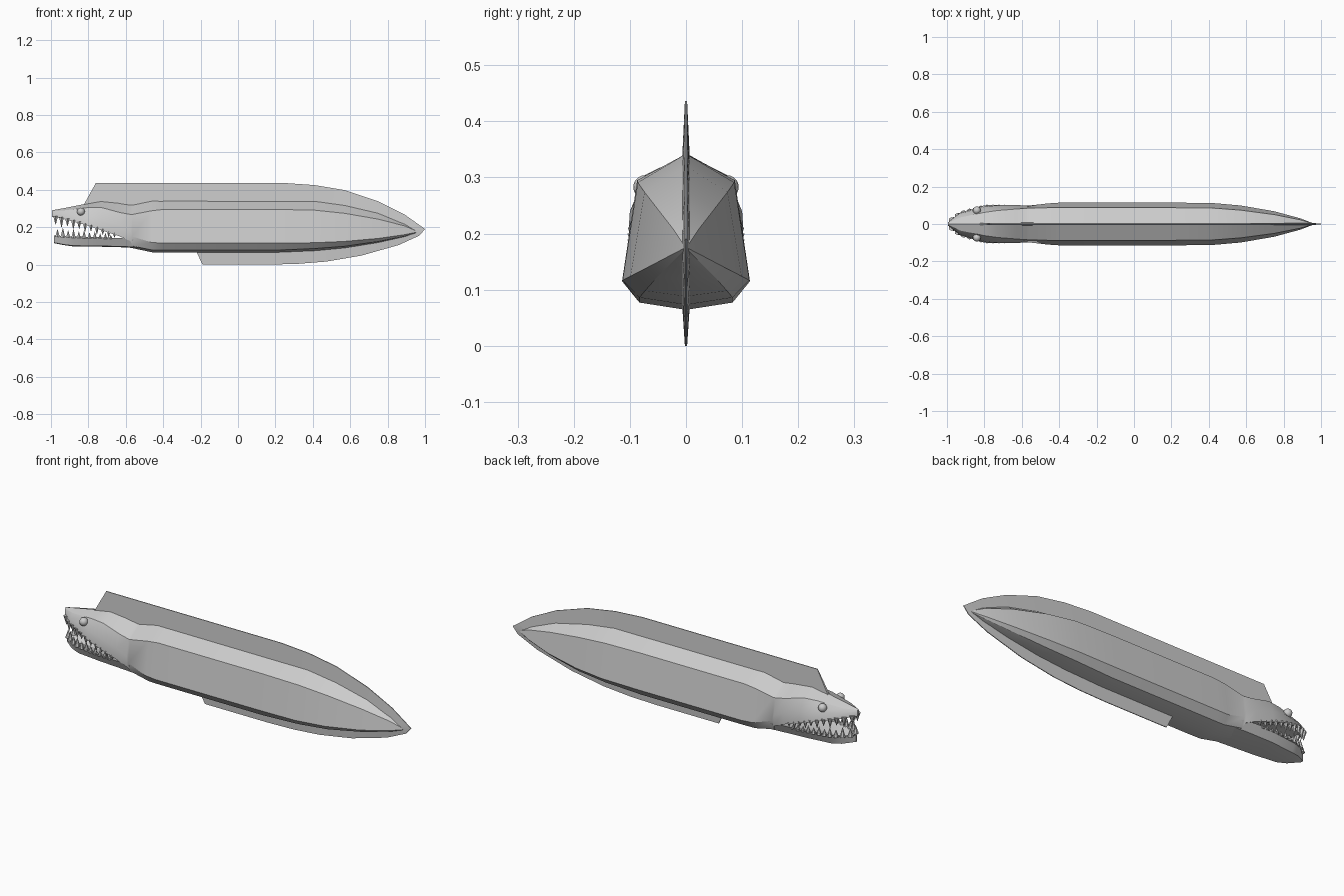
import bpy, bmesh, math
from mathutils import Matrix, Vector


def finish(name, bm, angle=30):
    bmesh.ops.recalc_face_normals(bm, faces=bm.faces)
    me = bpy.data.meshes.new(name)
    bm.to_mesh(me)
    bm.free()
    ob = bpy.data.objects.new(name, me)
    bpy.context.collection.objects.link(ob)
    bpy.ops.object.select_all(action='DESELECT')
    ob.select_set(True)
    bpy.context.view_layer.objects.active = ob
    if angle:
        bpy.ops.object.shade_smooth_by_angle(angle=math.radians(angle))
    return ob


def loft(name, rings, angle=30):
    """Skin a row of closed point rings and cap both ends."""
    bm = bmesh.new()
    vs = [[bm.verts.new(p) for p in r] for r in rings]
    n = len(vs[0])
    for a, b in zip(vs, vs[1:]):
        for i in range(n):
            j = (i + 1) % n
            bm.faces.new((a[i], a[j], b[j], b[i]))
    bm.faces.new(vs[0])
    bm.faces.new(vs[-1])
    return finish(name, bm, angle)


def mirrored_ring(x, half):
    """Half profile (first and last on the centre plane) to a full ring."""
    return [(x, y, z) for y, z in half] + [(x, -y, z) for y, z in half[-2:0:-1]]


def lerp(table, x):
    for (x0, *a), (x1, *b) in zip(table, table[1:]):
        if x <= x1:
            t = max(0, (x - x0) / (x1 - x0))
            return [p + (q - p) * t for p, q in zip(a, b)]
    return table[-1][1:]


# Body and upper head: x, top z, shoulder y z, side y z, low y z, bottom z
stations = [
    (-.995, .290, .004, .285, .008, .275, .008, .255, .258),
    (-.93, .302, .035, .290, .055, .268, .060, .243, .255),
    (-.80, .328, .062, .305, .092, .258, .100, .208, .235),
    (-.73, .340, .072, .305, .100, .240, .102, .184, .205),
    (-.63, .330, .080, .278, .102, .210, .100, .150, .160),
    (-.575, .322, .084, .268, .098, .180, .095, .125, .130),
    (-.565, .322, .085, .268, .098, .150, .080, .100, .088),
    (-.46, .343, .087, .288, .110, .118, .082, .078, .066),
    (-.40, .342, .087, .295, .114, .115, .083, .077, .064),
    (.20, .342, .087, .295, .114, .115, .083, .077, .064),
    (.41, .342, .086, .291, .113, .117, .083, .086, .073),
    (.57, .320, .074, .274, .099, .124, .073, .098, .088),
    (.75, .278, .050, .243, .068, .140, .050, .124, .117),
    (.89, .220, .022, .207, .030, .160, .022, .152, .148),
    (.96, .178, .002, .177, .003, .174, .002, .172, .171),
]
loft("body", [mirrored_ring(x, [(0, t), (a, b), (c, d), (e, f), (0, g)])
              for x, t, a, b, c, d, e, f, g in stations])

# Lower jaw: x, lip y z, keel y z, bottom z, mouth floor z
jaw = [
    (-.985, .006, .156, .006, .118, .115, .150),
    (-.93, .056, .153, .042, .107, .104, .125),
    (-.88, .076, .150, .056, .101, .097, .122),
    (-.75, .095, .147, .070, .100, .096, .122),
    (-.60, .096, .140, .075, .096, .092, .120),
    (-.53, .092, .130, .075, .092, .086, .120),
]
loft("lower_jaw", [mirrored_ring(x, [(0, fl), (y * .75, z - .006), (y, z), (ky, kz), (0, b)])
                   for x, y, z, ky, kz, b, fl in jaw])


# Fin wrapping the back, tail and belly: outer x z, root x z
def fin(name, edge):
    rings = []
    for ox, oz, ix, iz in edge:
        rings.append([(ox, -.002, oz), (ox, .002, oz), (ix, .007, iz), (ix, -.007, iz)])
    loft(name, rings, 40)


fin("long_fin", [
    (-.76, .436, -.83, .310), (.25, .436, .25, .330), (.41, .425, .41, .330),
    (.57, .398, .55, .310), (.75, .338, .72, .270), (.89, .268, .85, .220),
    (.965, .215, .92, .190), (1.0, .190, .93, .178), (.97, .155, .92, .165),
    (.86, .105, .84, .145), (.66, .048, .65, .115), (.47, .016, .47, .090),
    (.32, .004, .32, .080), (.17, .0, .17, .075), (-.19, .0, -.225, .075)])


# Teeth set along both lips
def teeth(name, table, count, x0, x1, sign, size):
    bm = bmesh.new()
    for i in range(count):
        t = i / (count - 1)
        x = x0 + (x1 - x0) * t
        y, z = lerp(table, x)
        h = size * (1 - .45 * t) * (1 if i % 2 else .78)
        for s in (-1, 1):
            m = Matrix.Translation((x, s * y * .91, z + sign * (h / 2 - .008)))
            if sign < 0:
                m = m @ Matrix.Rotation(math.pi, 4, 'X')
            bmesh.ops.create_cone(bm, cap_ends=True, segments=6, radius1=.015 - .004 * t,
                                  radius2=0, depth=h, matrix=m)
    finish(name, bm, 40)


upper_lip = [(s[0], s[6], s[7]) for s in stations[:6]]
lower_lip = [(j[0], j[1], j[2]) for j in jaw]
teeth("upper_teeth", upper_lip, 11, -.975, -.66, -1, .062)
teeth("lower_teeth", lower_lip, 11, -.965, -.68, 1, .056)

# Eyes
for side, s in (("left", -1), ("right", 1)):
    bm = bmesh.new()
    bmesh.ops.create_uvsphere(bm, u_segments=16, v_segments=10, radius=.021,
                              matrix=Matrix.Translation((-.84, s * .073, .283)))
    finish(side + "_eye", bm, 60)
